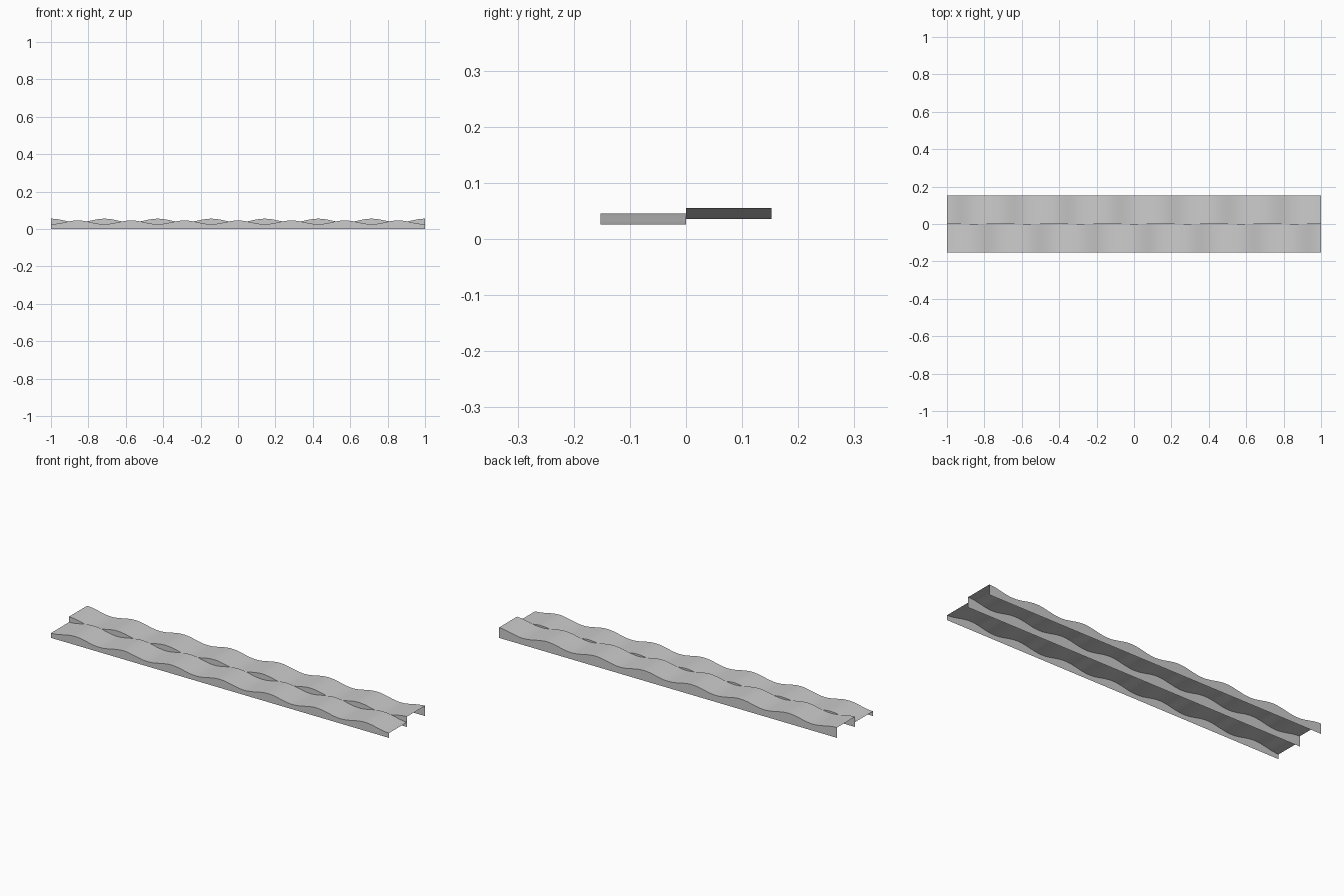
import bpy, math

if "Cube" in bpy.data.objects:
    bpy.data.objects.remove(bpy.data.objects["Cube"])

WIDTH = 0.1525     # width of one strip
WAVES = 7          # full waves along the length
STEPS = WAVES * 16
AMP = 0.01


def wavy_strip(name, y0, y1, mid, sign):
    """Wavy deck with a straight-bottomed skirt on both long sides, open ends and base."""
    verts, faces = [], []
    for i in range(STEPS + 1):
        x = -1 + 2 * i / STEPS
        z = mid + sign * AMP * math.cos(math.pi * WAVES * (x + 1))
        verts += [(x, y0, 0), (x, y0, z), (x, y1, z), (x, y1, 0)]
    for i in range(STEPS):
        a, b = 4 * i, 4 * i + 4
        for k in range(3):
            faces.append((a + k, b + k, b + k + 1, a + k + 1))
    mesh = bpy.data.meshes.new(name)
    mesh.from_pydata(verts, [], faces)
    mesh.update()
    obj = bpy.data.objects.new(name, mesh)
    bpy.context.collection.objects.link(obj)
    # smooth wave, sharp long edges
    bpy.ops.object.select_all(action='DESELECT')
    obj.select_set(True)
    bpy.context.view_layer.objects.active = obj
    bpy.ops.object.shade_smooth_by_angle(angle=math.radians(30))
    return obj


# Front strip is lower, rear strip is higher and in opposite phase
wavy_strip("front_wave_strip", -WIDTH, 0, 0.0355, -1)
wavy_strip("rear_wave_strip", 0, WIDTH, 0.045, 1)
